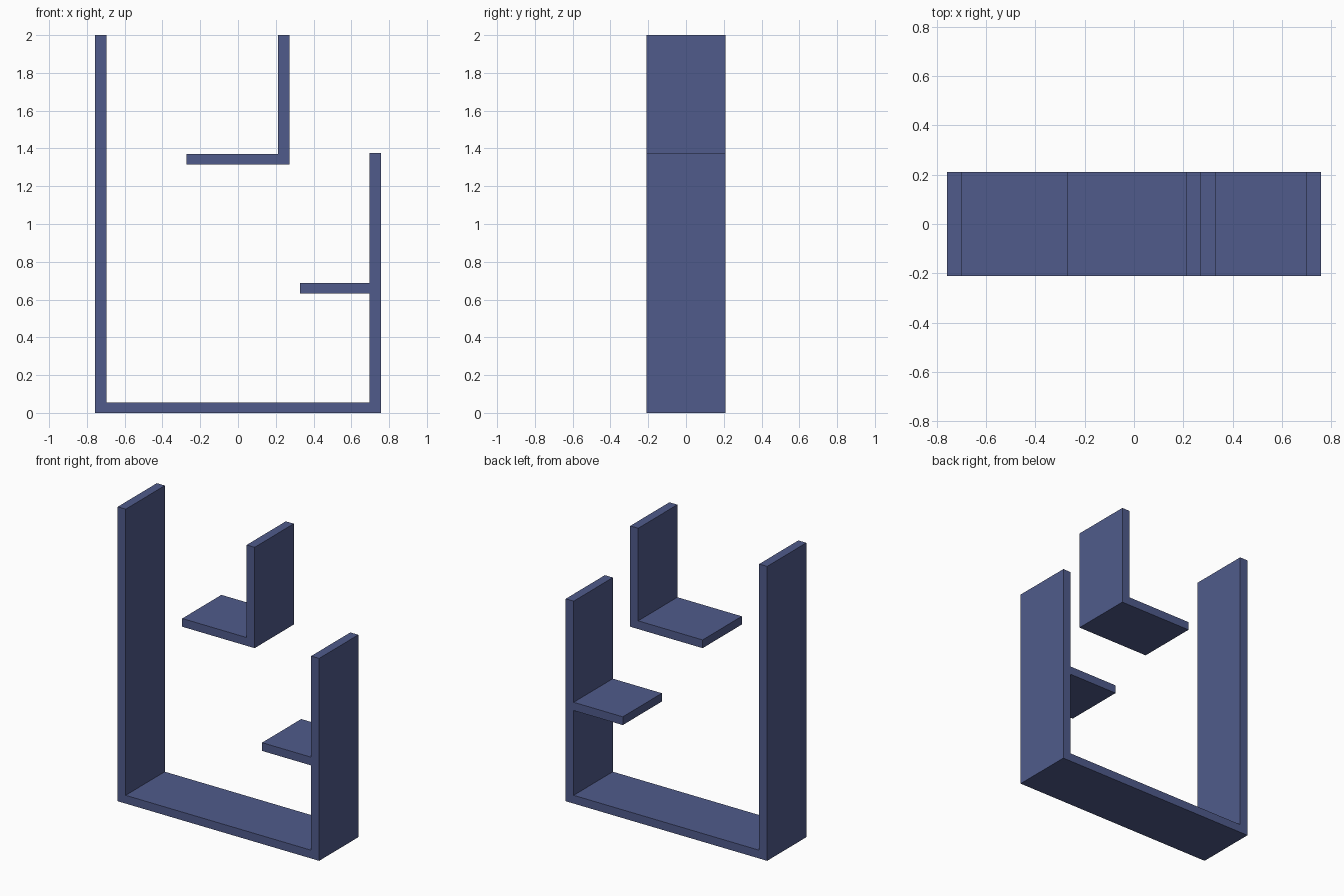
import bpy
import bmesh

cube = bpy.data.objects.get("Cube")
if cube:
    bpy.data.objects.remove(cube, do_unlink=True)

# Single painted finish
blue = bpy.data.materials.new("slate_blue")
blue.use_nodes = True
colour = (0.08, 0.105, 0.26, 1.0)
blue.diffuse_color = colour
blue.node_tree.nodes["Principled BSDF"].inputs["Base Color"].default_value = colour

HALF_DEPTH = 0.21
SIDE = 0.757      # outer half width
WALL = 0.06       # thickness of upright boards
SHELF = 0.056     # thickness of level boards
LOW_TOP = 1.375   # top of the short upright


def extrude_profile(name, outline):
    """Sweep an x-z outline through the depth of the shelf unit."""
    bm = bmesh.new()
    face = bm.faces.new([bm.verts.new((x, -HALF_DEPTH, z)) for x, z in outline])
    swept = bmesh.ops.extrude_face_region(bm, geom=[face])["geom"]
    moved = [v for v in swept if isinstance(v, bmesh.types.BMVert)]
    bmesh.ops.translate(bm, verts=moved, vec=(0, 2 * HALF_DEPTH, 0))
    bmesh.ops.recalc_face_normals(bm, faces=bm.faces)
    mesh = bpy.data.meshes.new(name)
    bm.to_mesh(mesh)
    bm.free()
    mesh.materials.append(blue)
    obj = bpy.data.objects.new(name, mesh)
    bpy.context.collection.objects.link(obj)
    return obj


# Outer frame: tall upright, base and short upright with its small shelf
inner = SIDE - WALL
shelf_top = 0.688
extrude_profile("outer_frame_with_side_shelf", [
    (-SIDE, 0), (SIDE, 0), (SIDE, LOW_TOP), (inner, LOW_TOP),
    (inner, shelf_top), (0.328, shelf_top),
    (0.328, shelf_top - SHELF), (inner, shelf_top - SHELF),
    (inner, SHELF), (-inner, SHELF), (-inner, 2), (-SIDE, 2),
])

# Separate upper bracket: level shelf with an upright at its left end
end = 0.272
bottom = LOW_TOP - WALL
extrude_profile("upper_bracket_shelf", [
    (-end, bottom), (end, bottom), (end, 2), (end - WALL, 2),
    (end - WALL, bottom + SHELF), (-end, bottom + SHELF),
])
